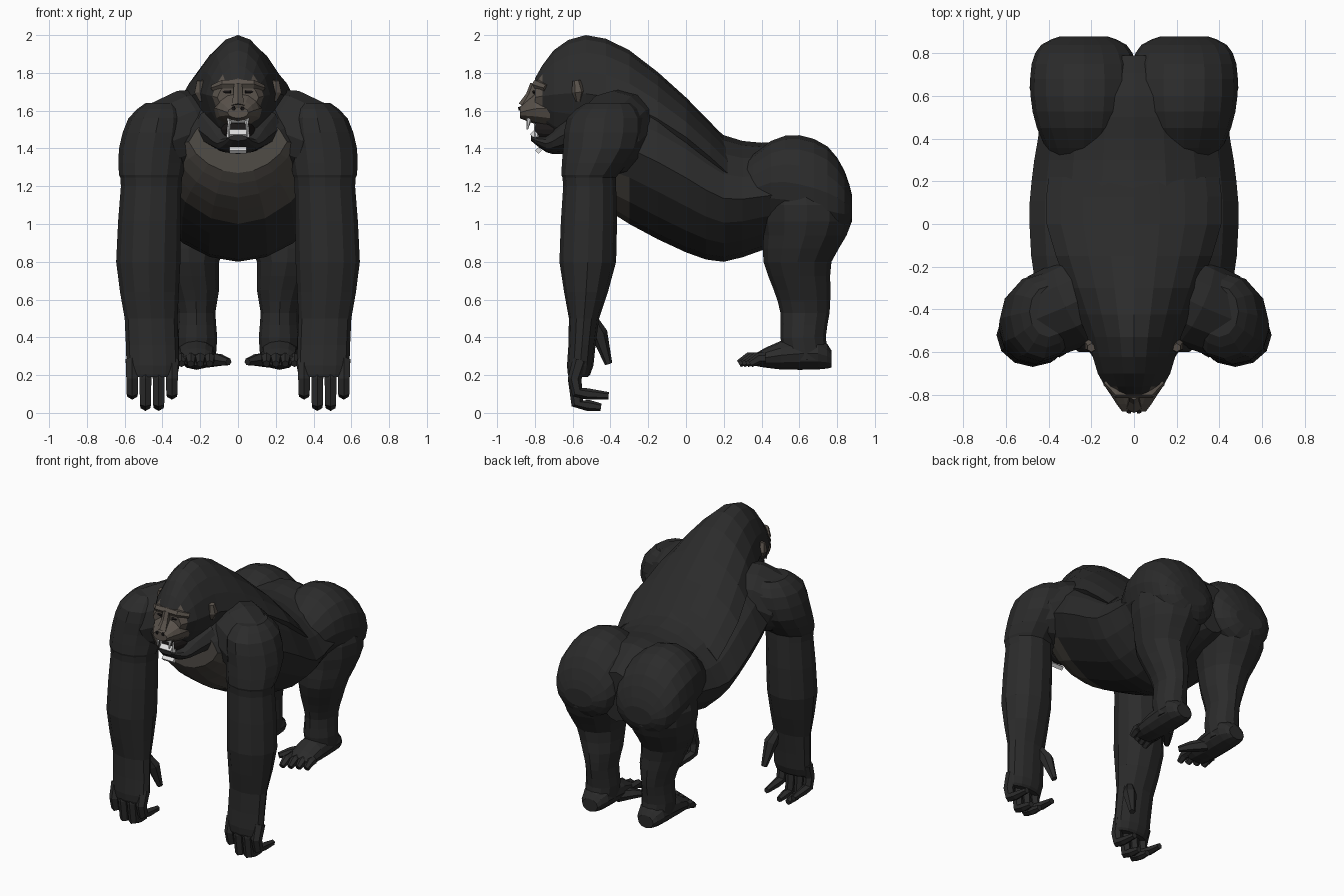
import bpy, bmesh, math
from mathutils import Vector

default_cube = bpy.data.objects.get("Cube")
if default_cube:
    bpy.data.objects.remove(default_cube)


def material(name, red, green, blue):
    mat = bpy.data.materials.new(name)
    mat.use_nodes = True
    mat.diffuse_color = (red, green, blue, 1)
    shader = mat.node_tree.nodes["Principled BSDF"]
    shader.inputs["Base Color"].default_value = mat.diffuse_color
    shader.inputs["Roughness"].default_value = 0.9
    return mat


FUR = material("dark_fur", .024, .024, .024)
CHEST = material("chest_skin", .08, .072, .062)
FACE = material("face_skin", .1, .084, .07)
TEETH = material("tooth_white", .75, .75, .75)
MOUTH = material("mouth_dark", .012, .01, .01)


def loft(name, rings, materials, rule=None):
    """Skin equal rings, cap both ends, colour faces by a rule."""
    mesh_builder = bmesh.new()
    rows = [[mesh_builder.verts.new(point) for point in ring] for ring in rings]
    for row, following in zip(rows, rows[1:]):
        for i in range(len(row)):
            mesh_builder.faces.new((row[i - 1], row[i], following[i], following[i - 1]))
    mesh_builder.faces.new(rows[0])
    mesh_builder.faces.new(rows[-1])
    bmesh.ops.recalc_face_normals(mesh_builder, faces=mesh_builder.faces)
    if rule:
        for face in mesh_builder.faces:
            face.material_index = int(rule(face.calc_center_median()))
    mesh = bpy.data.meshes.new(name)
    mesh_builder.to_mesh(mesh)
    mesh_builder.free()
    for mat in materials:
        mesh.materials.append(mat)
    bpy.context.collection.objects.link(bpy.data.objects.new(name, mesh))


def rounded(stations):
    """Add a spline-smoothed station halfway between each pair."""
    keys = [Vector(station) for station in stations]
    result = [keys[0]]
    for i in range(len(keys) - 1):
        start, end = keys[i], keys[i + 1]
        before, after = keys[max(i - 1, 0)], keys[min(i + 2, len(keys) - 1)]
        result += [(start + end) / 2 + (start + end - before - after) / 16, end]
    return result


def angles(count):
    return [math.tau * i / count for i in range(count)]


def upright_ring(station, pinch, x_centre, count):
    """Oval across the body, narrowed towards top and bottom by pinch."""
    y, top, bottom, half_width = station
    middle, half_height = (top + bottom) / 2, (top - bottom) / 2
    return [(x_centre + half_width * math.cos(a) * (1 - pinch * abs(math.sin(a))),
             y, middle + half_height * math.sin(a)) for a in angles(count)]


def body_part(name, stations, materials, rule=None, pinch=0, x_centre=0, count=16):
    """Stations are y, top, bottom, half width."""
    rings = [upright_ring(s, pinch, x_centre, count) for s in rounded(stations)]
    loft(name, rings, materials, rule)


def limb(name, stations, sign):
    """Stations are z, x, y, half width, half depth."""
    rings = [[(sign * x + width * math.cos(a), y + depth * math.sin(a), z) for a in angles(12)]
             for z, x, y, width, depth in rounded(stations)]
    loft(name, rings, [FUR])


def tube(name, path, radii, mat, sign=1, count=6):
    points = [Vector((sign * x, y, z)) for x, y, z in path]
    rings = []
    for i, point in enumerate(points):
        along = (points[min(i + 1, len(points) - 1)] - points[max(i - 1, 0)]).normalized()
        reference = Vector((0, 0, 1)) if abs(along.x) > abs(along.z) else Vector((1, 0, 0))
        across = along.cross(reference).normalized()
        upward = along.cross(across)
        rings.append([point + radii[i] * (across * math.cos(a) + upward * math.sin(a))
                      for a in angles(count)])
    loft(name, rings, [mat])


# Torso with bare chest
body_part("torso", [(-.6, 1.6, 1.27, .26), (-.5, 1.7, 1.14, .36), (-.3, 1.8, 1, .46),
                    (0, 1.64, .85, .49), (.2, 1.47, .8, .48), (.4, 1.43, .86, .45),
                    (.6, 1.43, .9, .4), (.79, 1.3, .95, .15)],
          [FUR, CHEST], lambda c: c.y < -.33 and c.z < 1.46 and abs(c.x) < .34, pinch=.2)

# Crested head flowing into the neck and upper back
body_part("head", [(-.8, 1.77, 1.57, .11), (-.7, 1.92, 1.45, .17), (-.53, 2, 1.38, .22),
                   (-.3, 1.92, 1.35, .31), (0, 1.67, 1.25, .41), (.22, 1.44, 1.1, .4)],
          [FUR, FACE], lambda c: c.y < -.74 and c.z < 1.76, pinch=.25)

# Muzzle, nose and brow
body_part("muzzle", [(-.88, 1.62, 1.56, .055), (-.8, 1.69, 1.53, .11), (-.72, 1.71, 1.51, .13)],
          [FACE], count=12)
tube("nose", [(0, -.8, 1.74), (0, -.82, 1.68), (0, -.85, 1.62)], [.025, .028, .04], FACE)
tube("brow", [(-.13, -.74, 1.72), (-.08, -.79, 1.74), (.08, -.79, 1.74), (.13, -.74, 1.72)],
     [.02, .026, .026, .02], FACE)

# Open mouth, lower jaw and rows of teeth
body_part("mouth_cavity", [(-.8, 1.55, 1.45, .06), (-.7, 1.57, 1.43, .09)], [MOUTH])
body_part("lower_jaw", [(-.82, 1.47, 1.44, .05), (-.74, 1.47, 1.38, .11),
                        (-.67, 1.55, 1.37, .16), (-.57, 1.65, 1.38, .23)], [FUR], count=12)
for name, y, z, radius in (("upper_teeth", -.83, 1.55, .014), ("lower_teeth", -.8, 1.475, .025),
                           ("chin_strip", -.78, 1.39, .018)):
    tube(name, [(-.045, y, z), (.045, y, z)], [radius, radius], TEETH, count=4)

ARM = [(1.64, .4, -.41, .09, .12), (1.56, .42, -.43, .16, .2), (1.4, .45, -.45, .18, .2),
       (1.26, .46, -.51, .17, .15), (1.2, .46, -.51, .16, .14), (.8, .475, -.52, .17, .15),
       (.5, .46, -.54, .14, .08), (.25, .45, -.56, .14, .07), (.19, .45, -.57, .12, .05)]
LEG = [(1.35, .24, .6, .15, .15), (1.1, .25, .64, .24, .24), (.94, .26, .63, .21, .22),
       (.8, .26, .59, .16, .18), (.65, .23, .615, .13, .15), (.53, .22, .63, .1, .13),
       (.4, .22, .62, .11, .12), (.28, .22, .64, .1, .12)]
HIP = [(.28, 1.3, 1, .14), (.45, 1.44, 1, .22), (.6, 1.47, .95, .25),
       (.75, 1.41, .92, .245), (.84, 1.28, .95, .2), (.88, 1.15, 1.03, .11)]
FOOT = [(.77, .33, .24, .06), (.7, .4, .23, .1), (.5, .38, .23, .1), (.36, .31, .25, .09)]

for side, sign in (("left", 1), ("right", -1)):
    # Shoulder and arm, four bent fingers and thumb
    tube(side + "_shoulder", [(.1, -.28, 1.52), (.28, -.37, 1.5), (.42, -.43, 1.44),
                              (.52, -.47, 1.4)], [.2, .21, .2, .13], FUR, sign, count=12)
    limb(side + "_arm", ARM, sign)
    for k in range(4):
        x = .35 + .07 * k
        tip, reach = (.09, -.41) if k in (0, 3) else (.03, -.45)
        tube(f"{side}_finger_{k + 1}",
             [(x, -.56, .28), (x, -.59, .18), (x, -.575, tip + .02),
              (x, -.52, tip + .01), (x, reach, tip)],
             [.04, .036, .034, .03, .02], FUR, sign)
    tube(side + "_thumb", [(.38, -.5, .5), (.35, -.46, .42), (.33, -.41, .26)],
         [.03, .045, .02], FUR, sign)

    # Buttock, leg, foot and toes
    body_part(side + "_buttock", HIP, [FUR], x_centre=sign * .235)
    limb(side + "_leg", LEG, sign)
    body_part(side + "_foot", FOOT, [FUR], x_centre=sign * .22, count=12)
    for k in range(4):
        x, tip = .15 + .05 * k, .28 + .02 * k
        tube(f"{side}_toe_{k + 1}", [(x, .42, .29), (x, tip + .05, .29), (x, tip, .26)],
             [.03, .03, .02], FUR, sign)
    tube(side + "_big_toe", [(.17, .54, .28), (.1, .45, .28), (.05, .39, .27)],
         [.045, .035, .02], FUR, sign)

    # Ear, eye, nostril and fangs
    tube(side + "_ear", [(.19, -.57, 1.65), (.2, -.57, 1.7), (.2, -.58, 1.76)],
         [.015, .035, .02], FACE, sign)
    tube(side + "_eye", [(.04, -.805, 1.7), (.085, -.79, 1.7)], [.009, .009], MOUTH, sign)
    tube(side + "_nostril", [(.02, -.86, 1.615), (.025, -.886, 1.61)], [.014, .01], MOUTH, sign)
    tube(side + "_upper_fang", [(.047, -.83, 1.56), (.045, -.84, 1.5)], [.014, .004], TEETH, sign)
    tube(side + "_lower_fang", [(.05, -.79, 1.46), (.05, -.8, 1.53)], [.013, .004], TEETH, sign)
